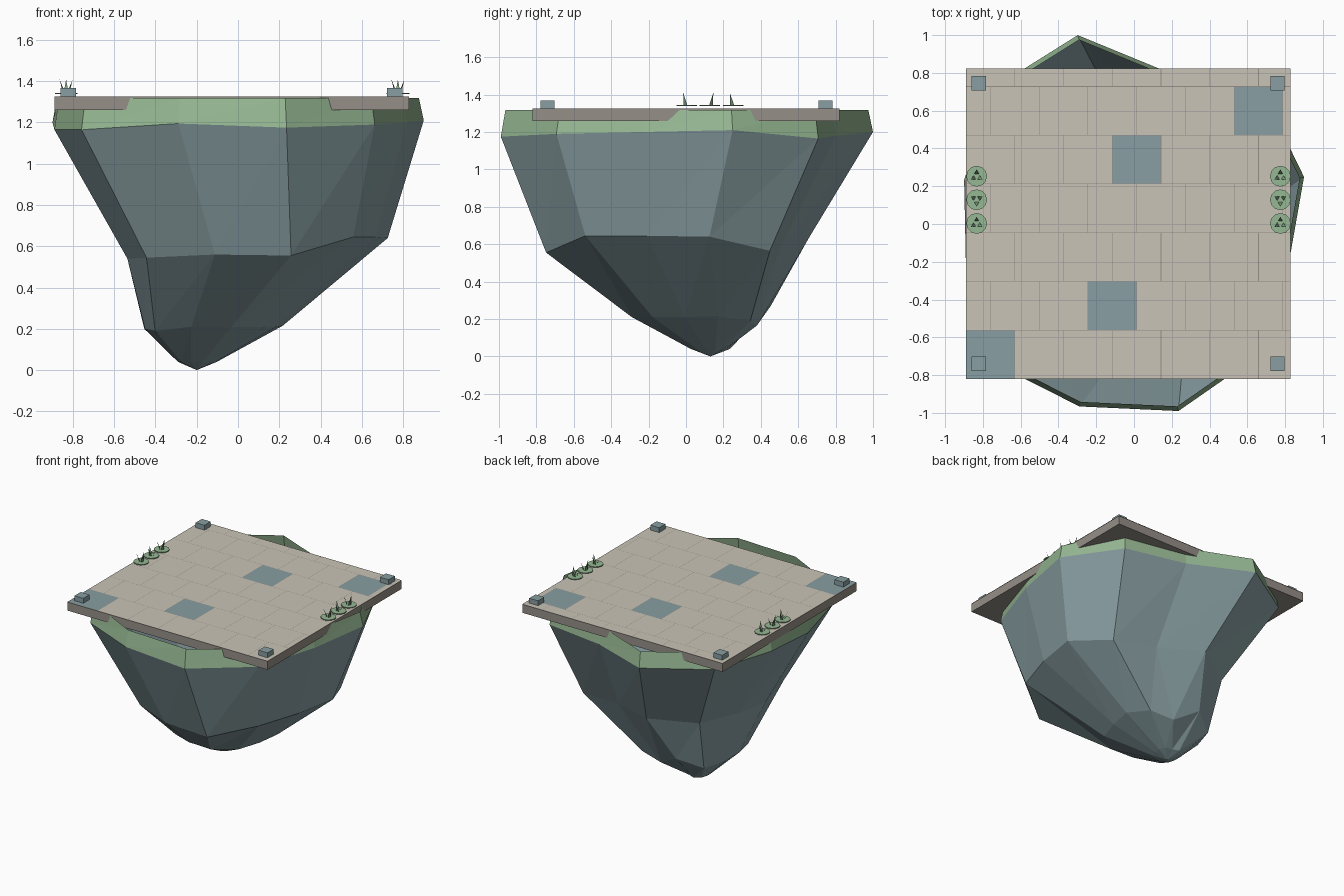
import bpy, bmesh, math
from mathutils import Vector, Matrix

cube = bpy.data.objects.get("Cube")
if cube:
    bpy.data.objects.remove(cube, do_unlink=True)


def material(name, rgb):
    m = bpy.data.materials.new(name)
    m.use_nodes = True
    m.diffuse_color = (*rgb, 1)
    m.node_tree.nodes["Principled BSDF"].inputs["Base Color"].default_value = (*rgb, 1)
    return m


ROCK = material("blue grey stone", (0.246, 0.342, 0.361))
MOSS = material("moss green", (0.305, 0.479, 0.292))
BLADE = material("leaf green", (0.22, 0.36, 0.22))
PAVING = material("beige paving", (0.584, 0.552, 0.468))
SLAB = material("brown grey slab", (0.305, 0.275, 0.246))


def finish(bm, name, *mats):
    mesh = bpy.data.meshes.new(name)
    bm.to_mesh(mesh)
    bm.free()
    for m in mats:
        mesh.materials.append(m)
    ob = bpy.data.objects.new(name, mesh)
    bpy.context.collection.objects.link(ob)
    return ob


def box(name, low, high, mat):
    low, high = Vector(low), Vector(high)
    bm = bmesh.new()
    size = Matrix.Diagonal((*(high - low), 1))
    bmesh.ops.create_cube(bm, size=1, matrix=Matrix.Translation((low + high) / 2) @ size)
    return finish(bm, name, mat)


# Floating rock: one irregular outline, shrunk and shifted ring by ring, open on top
SIDES = 12
OUTLINE = [.963, 1, .83, 1.035, 1.015, .9, .89, 1.03, 1, 1.025, .98, .876]
LIP_Z = [1.21, 1.165, 1.18, 1.2, 1.2, 1.2, 1.165, 1.165, 1.195, 1.175, 1.19, 1.2]
WAIST_Z = [.64, .565, .6, .63, .6, .58, .54, .545, .56, .555, .645, .645]
FOOT_Z = [.215, .19, .165, .27, .2, .2, .2, .19, .21, .21, .21, .21]
RINGS = [(-.03, 0, .975, [1.318] * SIDES),
         (-.03, 0, 1, LIP_Z),
         (.07, -.05, .705, WAIST_Z),
         (-.13, .08, .373, FOOT_Z),
         (-.2, .13, .105, [.04] * SIDES)]

bm = bmesh.new()
rings = []
for cx, cy, scale, heights in RINGS:
    ring = []
    for k, (r, z) in enumerate(zip(OUTLINE, heights)):
        a = math.radians(15 + 30 * k)
        ring.append(bm.verts.new((cx + r * scale * math.cos(a), cy + r * scale * math.sin(a), z)))
    rings.append(ring)
tip = bm.verts.new((-.2, .13, 0))
for level, (top, low) in enumerate(zip(rings, rings[1:])):
    for k in range(SIDES):
        n = (k + 1) % SIDES
        for tri in ((low[k], low[n], top[n]), (low[k], top[n], top[k])):
            bm.faces.new(tri).material_index = 1 if level == 0 else 0
for k in range(SIDES):
    bm.faces.new((tip, rings[-1][(k + 1) % SIDES], rings[-1][k]))
finish(bm, "floating_rock", ROCK, MOSS)

# Platform slab
X0, X1, Y0, Y1, TOP = -.889, .828, -.82, .822, 1.326
box("platform_slab", (X0, Y0, 1.26), (X1, Y1, TOP), SLAB)

# Paving in running bond, trimmed at the slab edges, a few stones blue
TILE, GAP = .258, .0015
BLUE = {(0, 0), (1, 3), (4, 3), (5, 6)}
bm = bmesh.new()
for row in range(7):
    shift = -TILE / 2 if row % 2 else 0
    for col in range(8):
        # Odd rows begin with a half stone
        left = X0 + shift + col * TILE + (TILE if row % 2 else 0) - (TILE if row % 2 else 0)
        x0, x1 = max(left, X0), min(left + TILE, X1)
        y0, y1 = Y0 + row * TILE, min(Y0 + (row + 1) * TILE, Y1)
        if x1 - x0 < .01:
            continue
        # Outer edges stay flush with the slab
        x0 += GAP if x0 > X0 else 0
        x1 -= GAP if x1 < X1 else 0
        y0 += GAP if y0 > Y0 else 0
        y1 -= GAP if y1 < Y1 else 0
        quad = [(x0, y0), (x1, y0), (x1, y1), (x0, y1)]
        face = bm.faces.new([bm.verts.new((x, y, TOP + .003)) for x, y in quad])
        face.material_index = 1 if (row, col) in BLUE else 0
finish(bm, "paving_stones", PAVING, ROCK)

# Corner blocks
for side, x in (("right", -.822), ("left", .76)):
    for end, y in (("front", -.74), ("back", .746)):
        h = .038
        box(f"corner_block_{end}_{side}", (x - h, y - h, TOP), (x + h, y + h, 1.367), ROCK)


# Plants: a thin round pad with three outward leaning blades
def plant(name, x, y, turn):
    bm = bmesh.new()
    bmesh.ops.create_cone(bm, cap_ends=True, segments=12, radius1=.055, radius2=.055,
                          depth=.006, matrix=Matrix.Translation((x, y, 1.341)))
    for k in range(3):
        a = turn + k * math.tau / 3
        out = Vector((math.cos(a), math.sin(a), 0))
        side = Vector((-out.y, out.x, 0)) * .012
        base = Vector((x, y, 1.343)) + out * .012
        corners = (base - side, base + side, base + out * .024 + Vector((0, 0, .065)))
        bm.faces.new([bm.verts.new(c) for c in corners]).material_index = 1
    finish(bm, name, MOSS, BLADE)


for side, x in (("right", -.833), ("left", .775)):
    for i in range(3):
        plant(f"plant_{side}_{i + 1}", x, .003 + i * .125, math.pi / 2 * (-1 if i == 1 else 1))
